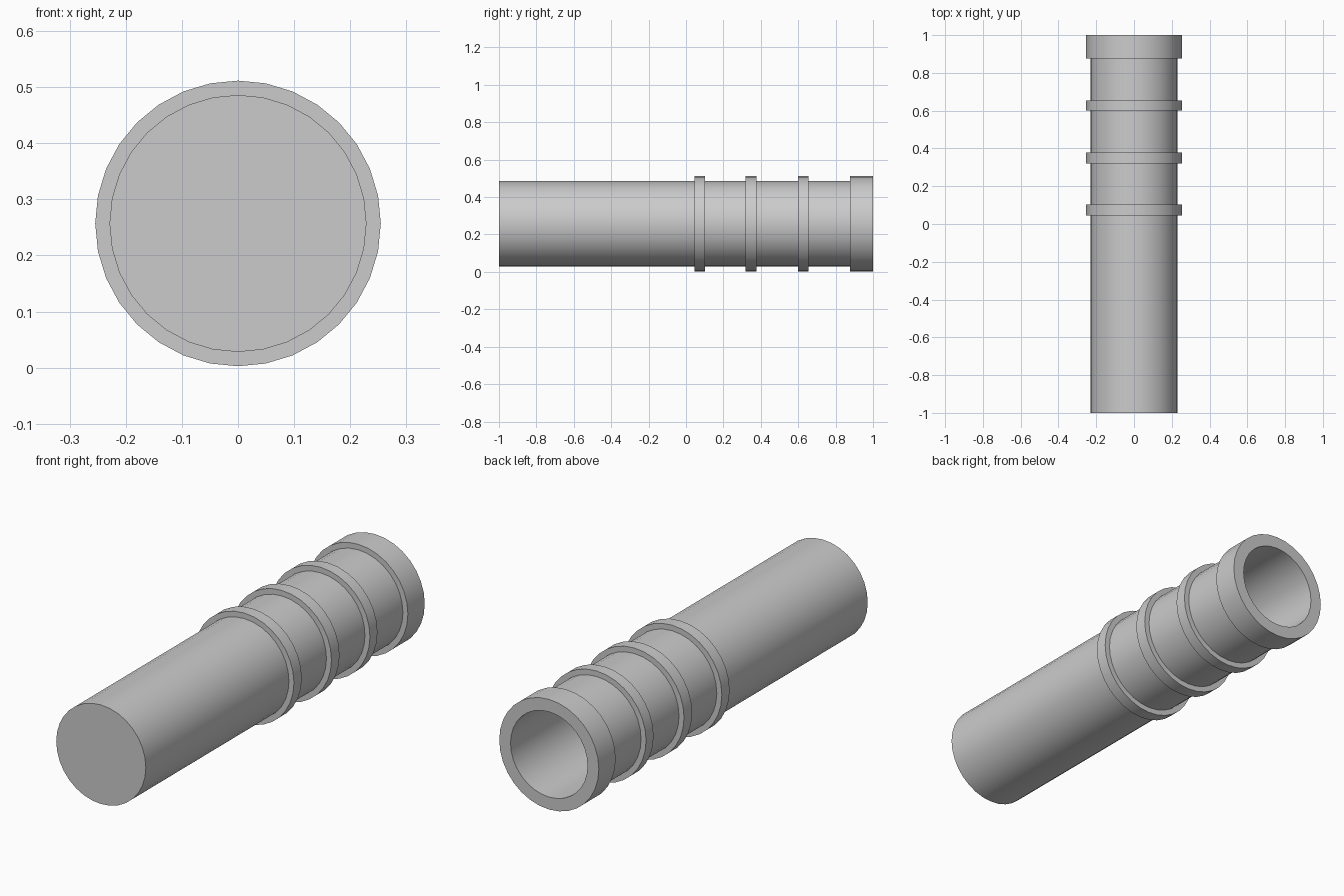
import bpy, bmesh
from math import sin, cos, pi, radians

if "Cube" in bpy.data.objects:
    bpy.data.objects.remove(bpy.data.objects["Cube"])

SIDES = 32
AXIS_Z = 0.257
R_TUBE, R_BAND, R_BORE = 0.229, 0.2545, 0.197


def lathe(name, profile):
    """Revolve (radius, y) points around the lengthwise axis."""
    bm = bmesh.new()
    rings = []
    for r, y in profile:
        if r == 0:
            rings.append([bm.verts.new((0, y, AXIS_Z))] * SIDES)
        else:
            rings.append([bm.verts.new((r * sin(2 * pi * i / SIDES), y,
                                        AXIS_Z + r * cos(2 * pi * i / SIDES)))
                          for i in range(SIDES)])
    for a, b in zip(rings, rings[1:]):
        for i in range(SIDES):
            j = (i + 1) % SIDES
            bm.faces.new(list(dict.fromkeys((a[i], a[j], b[j], b[i]))))
    bmesh.ops.recalc_face_normals(bm, faces=bm.faces)
    mesh = bpy.data.meshes.new(name)
    bm.to_mesh(mesh)
    bm.free()
    obj = bpy.data.objects.new(name, mesh)
    bpy.context.collection.objects.link(obj)
    bpy.ops.object.select_all(action='DESELECT')
    obj.select_set(True)
    bpy.context.view_layer.objects.active = obj
    bpy.ops.object.shade_smooth_by_angle(angle=radians(30))
    return obj


# Hollow tube, closed at the front, with a thick collar at the open end
lathe("tube_with_collar", [
    (0, -1), (R_TUBE, -1), (R_TUBE, 0.877), (R_BAND, 0.877),
    (R_BAND, 1), (R_BORE, 1), (R_BORE, -0.968), (0, -0.968)])

# Three raised bands around the tube
for n, (y0, y1) in enumerate([(0.045, 0.102), (0.319, 0.378), (0.6, 0.655)], 1):
    band = lathe(f"band_{n}", [(R_TUBE, y0), (R_BAND, y0),
                               (R_BAND, y1), (R_TUBE, y1), (R_TUBE, y0)])
